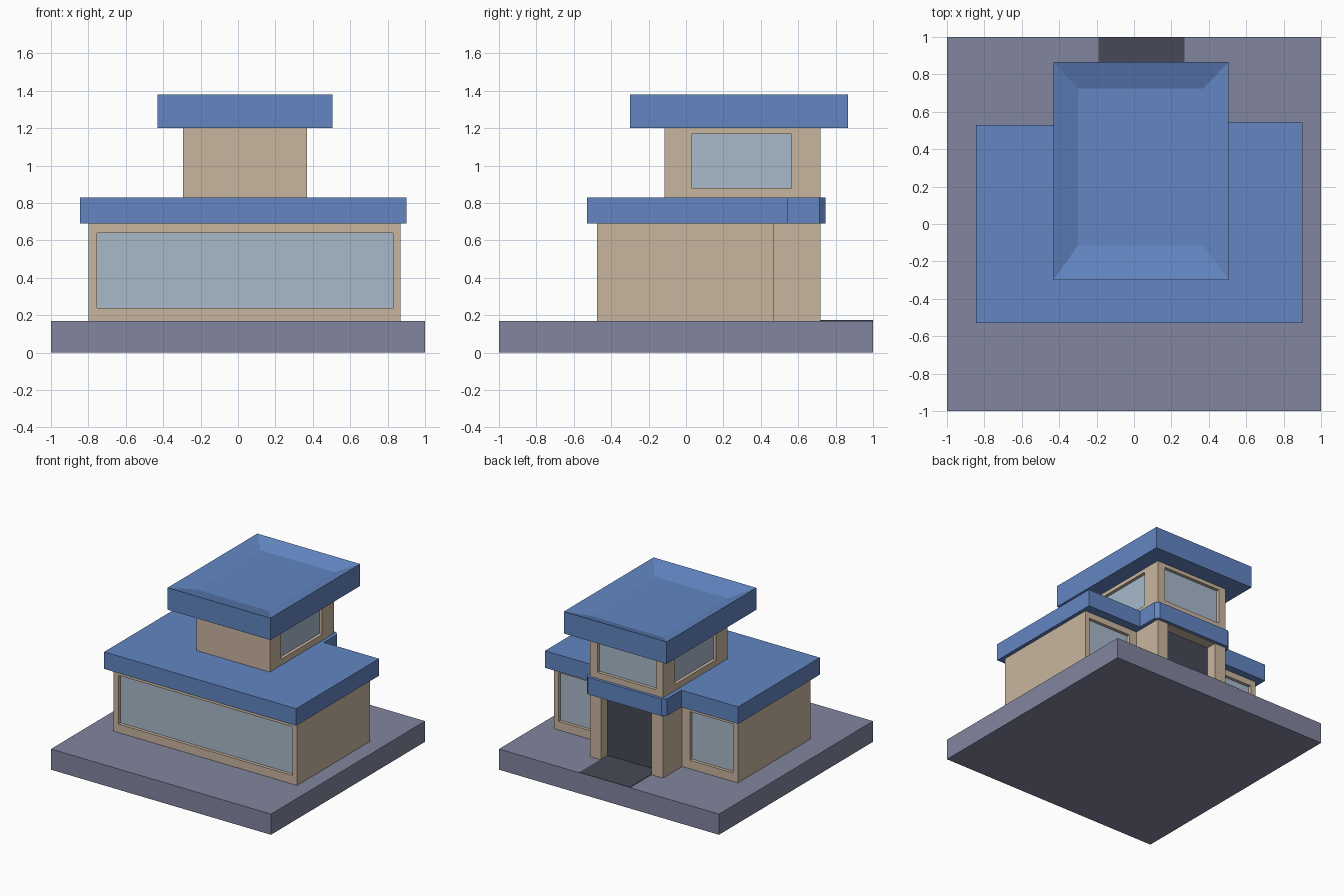
import bpy, bmesh

if "Cube" in bpy.data.objects:
    bpy.data.objects.remove(bpy.data.objects["Cube"])


def srgb(r, g, b):
    def lin(c):
        c /= 255
        return c / 12.92 if c <= 0.04045 else ((c + 0.055) / 1.055) ** 2.4
    return (lin(r), lin(g), lin(b), 1)


def material(name, *rgb):
    m = bpy.data.materials.new(name)
    m.diffuse_color = srgb(*rgb)
    m.use_nodes = True
    m.node_tree.nodes["Principled BSDF"].inputs["Base Color"].default_value = m.diffuse_color
    return m


SLATE = material("slate_grey", 130, 133, 159)
BEIGE = material("beige_wall", 201, 182, 160)
BLUE = material("blue_roof", 98, 134, 194)
GLASS = material("pale_glass", 168, 186, 203)
DARK = material("dark_grey", 70, 74, 86)


def finish(name, bm, mat):
    bmesh.ops.recalc_face_normals(bm, faces=bm.faces)
    me = bpy.data.meshes.new(name)
    bm.to_mesh(me)
    bm.free()
    if mat:
        me.materials.append(mat)
    ob = bpy.data.objects.new(name, me)
    bpy.context.collection.objects.link(ob)
    return ob


def prism(name, outline, z0, z1, mat):
    bm = bmesh.new()
    face = bm.faces.new([bm.verts.new((x, y, z0)) for x, y in outline])
    ext = bmesh.ops.extrude_face_region(bm, geom=[face])
    for v in ext["geom"]:
        if isinstance(v, bmesh.types.BMVert):
            v.co.z = z1
    return finish(name, bm, mat)


def box(name, x0, x1, y0, y1, z0, z1, mat):
    return prism(name, [(x0, y0), (x1, y0), (x1, y1), (x0, y1)], z0, z1, mat)


def recess(wall, name, side, at, a0, a1, z0, z1, depth, mat):
    """Cut an opening into a wall and put a thin panel at the back of it."""
    axis, s = side[1], 1 if side[0] == "+" else -1

    def slab(n, d0, d1, m):
        p, q = sorted((at + s * d0, at + s * d1))
        if axis == "x":
            return box(n, p, q, a0, a1, z0, z1, m)
        return box(n, a0, a1, p, q, z0, z1, m)

    cutter = slab("cutter", -depth, 0.1, None)
    cutter.hide_render = True
    mod = wall.modifiers.new("opening", "BOOLEAN")
    mod.operation, mod.solver, mod.object = "DIFFERENCE", "EXACT", cutter
    bpy.context.view_layer.objects.active = wall
    bpy.ops.object.modifier_apply(modifier=mod.name)
    bpy.data.objects.remove(cutter)
    slab(name, -depth - 0.002, -depth + 0.004, mat)


# Ground slab and entrance path
box("base_slab", -1, 1, -1, 1, 0, 0.17, SLATE)
box("entrance_path", -0.19, 0.27, 0.63, 1, 0.168, 0.174, DARK)

# Ground floor: wide block with an entrance bay at the back
lower = prism("lower_walls", [(-0.80, -0.475), (0.87, -0.475), (0.87, 0.47), (0.37, 0.47),
                              (0.37, 0.72), (-0.295, 0.72), (-0.295, 0.47), (-0.80, 0.47)],
              0.17, 0.695, BEIGE)
recess(lower, "front_window", "-y", -0.475, -0.755, 0.83, 0.24, 0.64, 0.03, GLASS)
recess(lower, "back_window_left", "+y", 0.47, -0.755, -0.365, 0.24, 0.64, 0.03, GLASS)
recess(lower, "back_window_right", "+y", 0.47, 0.44, 0.83, 0.24, 0.64, 0.03, GLASS)
recess(lower, "door", "+y", 0.72, -0.19, 0.27, 0.172, 0.687, 0.09, DARK)

# Lower roof follows the walls, with clipped corners over the entrance
prism("lower_roof", [(-0.845, -0.53), (0.90, -0.53), (0.90, 0.545), (0.40, 0.545),
                     (0.40, 0.715), (0.37, 0.745), (-0.30, 0.745), (-0.33, 0.715),
                     (-0.33, 0.53), (-0.845, 0.53)], 0.69, 0.83, BLUE)

# Upper storey with windows on three sides
upper = box("upper_walls", -0.295, 0.37, -0.115, 0.72, 0.82, 1.205, BEIGE)
recess(upper, "upper_window_right", "+x", 0.37, 0.03, 0.565, 0.88, 1.17, 0.03, GLASS)
recess(upper, "upper_window_left", "-x", -0.295, 0.03, 0.565, 0.88, 1.17, 0.03, GLASS)
recess(upper, "upper_window_back", "+y", 0.72, -0.23, 0.30, 0.88, 1.17, 0.03, GLASS)

# Upper roof: slab with a shallow sloped basin in the top
bm = bmesh.new()
outer = [(-0.43, -0.30), (0.505, -0.30), (0.505, 0.865), (-0.43, 0.865)]
inner = [(-0.30, -0.115), (0.37, -0.115), (0.37, 0.725), (-0.30, 0.725)]
rings = [[bm.verts.new((x, y, z)) for x, y in ring]
         for ring, z in ((outer, 1.20), (outer, 1.38), (inner, 1.33))]
for low, high in zip(rings, rings[1:]):
    for i in range(4):
        j = (i + 1) % 4
        bm.faces.new((low[i], low[j], high[j], high[i]))
bm.faces.new(rings[0][::-1])
bm.faces.new(rings[2])
finish("upper_roof", bm, BLUE)
